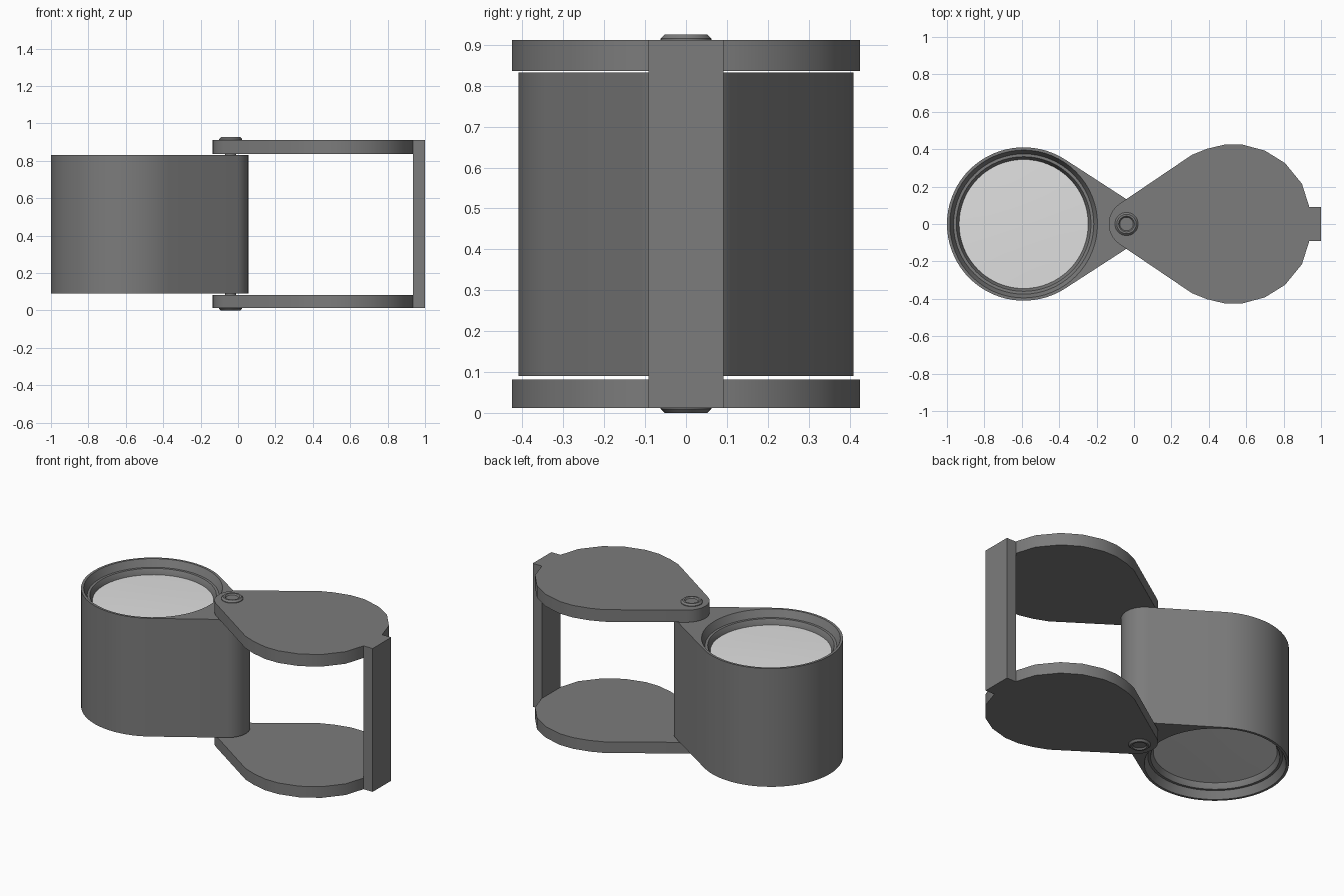
import bpy, bmesh, math

if "Cube" in bpy.data.objects:
    bpy.data.objects.remove(bpy.data.objects["Cube"])


def material(name, r, g, b):
    m = bpy.data.materials.new(name)
    m.diffuse_color = (r, g, b, 1)
    m.use_nodes = True
    m.node_tree.nodes["Principled BSDF"].inputs["Base Color"].default_value = m.diffuse_color
    return m


METAL = material("grey metal", 0.2, 0.2, 0.2)
GLASS = material("pale glass", 0.75, 0.75, 0.75)


def finish(name, bm, mat):
    bmesh.ops.remove_doubles(bm, verts=bm.verts, dist=1e-6)
    bmesh.ops.recalc_face_normals(bm, faces=bm.faces)
    me = bpy.data.meshes.new(name)
    bm.to_mesh(me)
    bm.free()
    ob = bpy.data.objects.new(name, me)
    bpy.context.collection.objects.link(ob)
    me.materials.append(mat)
    smooth(ob)
    return ob


def smooth(ob):
    ob.data.polygons.foreach_set("use_smooth", [True] * len(ob.data.polygons))
    ob.data.set_sharp_from_angle(angle=math.radians(32))


def prism(name, outline, z0, z1, mat):
    bm = bmesh.new()
    face = bm.faces.new([bm.verts.new((x, y, z0)) for x, y in outline])
    ext = bmesh.ops.extrude_face_region(bm, geom=[face], use_keep_orig=True)
    for v in ext["geom"]:
        if isinstance(v, bmesh.types.BMVert):
            v.co.z = z1
    return finish(name, bm, mat)


def lathe(name, profile, cx, mat, n=64):
    """Closed solid turned about a vertical axis at x = cx."""
    bm = bmesh.new()
    rings = [[bm.verts.new((cx + r * math.cos(math.tau * i / n),
                            r * math.sin(math.tau * i / n), z))
              for i in range(n)] for r, z in profile]
    for a, b in zip(rings, rings[1:]):
        for i in range(n):
            j = (i + 1) % n
            bm.faces.new((a[i], a[j], b[j], b[i]))
    bm.faces.new(rings[0])
    bm.faces.new(rings[-1])
    return finish(name, bm, mat)


def arc(cx, r, a0, a1, n):
    return [(cx + r * math.cos(math.radians(a0 + (a1 - a0) * i / n)),
             r * math.sin(math.radians(a0 + (a1 - a0) * i / n)))
            for i in range(n + 1)]


LENS_X, PIVOT_X = -0.59, -0.04
Z_LOW, Z_HIGH = 0.09, 0.832
MID = (Z_LOW + Z_HIGH) / 2

# Teardrop lens housing
housing = prism("lens_housing",
                arc(LENS_X, 0.41, 57, 303, 48) + arc(-0.075, 0.13, -57, 57, 16),
                Z_LOW, Z_HIGH, METAL)

# Stepped recesses at both ends, and the glass seated in them
recess = [(0.40, 0.01), (0.395, 0.0), (0.375, -0.045), (0.36, -0.045),
          (0.345, -0.075), (0.345, -0.10)]
for label, z, s in (("upper", Z_HIGH, 1), ("lower", Z_LOW, -1)):
    cutter = lathe("recess_cutter", [(r, z + s * d) for r, d in recess], LENS_X, METAL)
    cutter.hide_render = True
    mod = housing.modifiers.new("recess", "BOOLEAN")
    mod.operation = "DIFFERENCE"
    mod.solver = "EXACT"
    mod.object = cutter
    bpy.context.view_layer.objects.active = housing
    bpy.ops.object.modifier_apply(modifier=mod.name)
    bpy.data.objects.remove(cutter)
    lathe(label + "_lens", [(0.346, z - s * 0.11), (0.346, z - s * 0.078),
                            (0.20, z - s * 0.073), (0.05, z - s * 0.071)],
          LENS_X, GLASS)
smooth(housing)

# Pear-shaped cover plates
half = [(0.31, 0.37), (0.39, 0.402), (0.487, 0.425), (0.578, 0.425), (0.70, 0.392),
        (0.807, 0.326), (0.898, 0.215), (0.936, 0.095)]
outline = [(x, -y) for x, y in half] + half[::-1] + arc(-0.005, 0.13, 123, 237, 14)
prism("lower_cover", outline, 0.012, 0.082, METAL)
prism("upper_cover", outline, 0.836, 0.912, METAL)

# End strap joining the covers
prism("end_strap", [(0.935, -0.092), (1.0, -0.092), (1.0, 0.092), (0.935, 0.092)],
      0.012, 0.912, METAL)

# Hinge pin and its ringed rivet heads
lathe("hinge_pin", [(0.03, 0.02), (0.03, 0.905)], PIVOT_X, METAL, 24)
head = [(0.062, -0.01), (0.062, 0.004), (0.052, 0.014), (0.042, 0.014),
        (0.036, 0.006), (0.03, 0.006)]
for label, z, s in (("upper", 0.912, 1), ("lower", 0.014, -1)):
    lathe(label + "_rivet", [(r, z + s * d) for r, d in head], PIVOT_X, METAL, 32)
